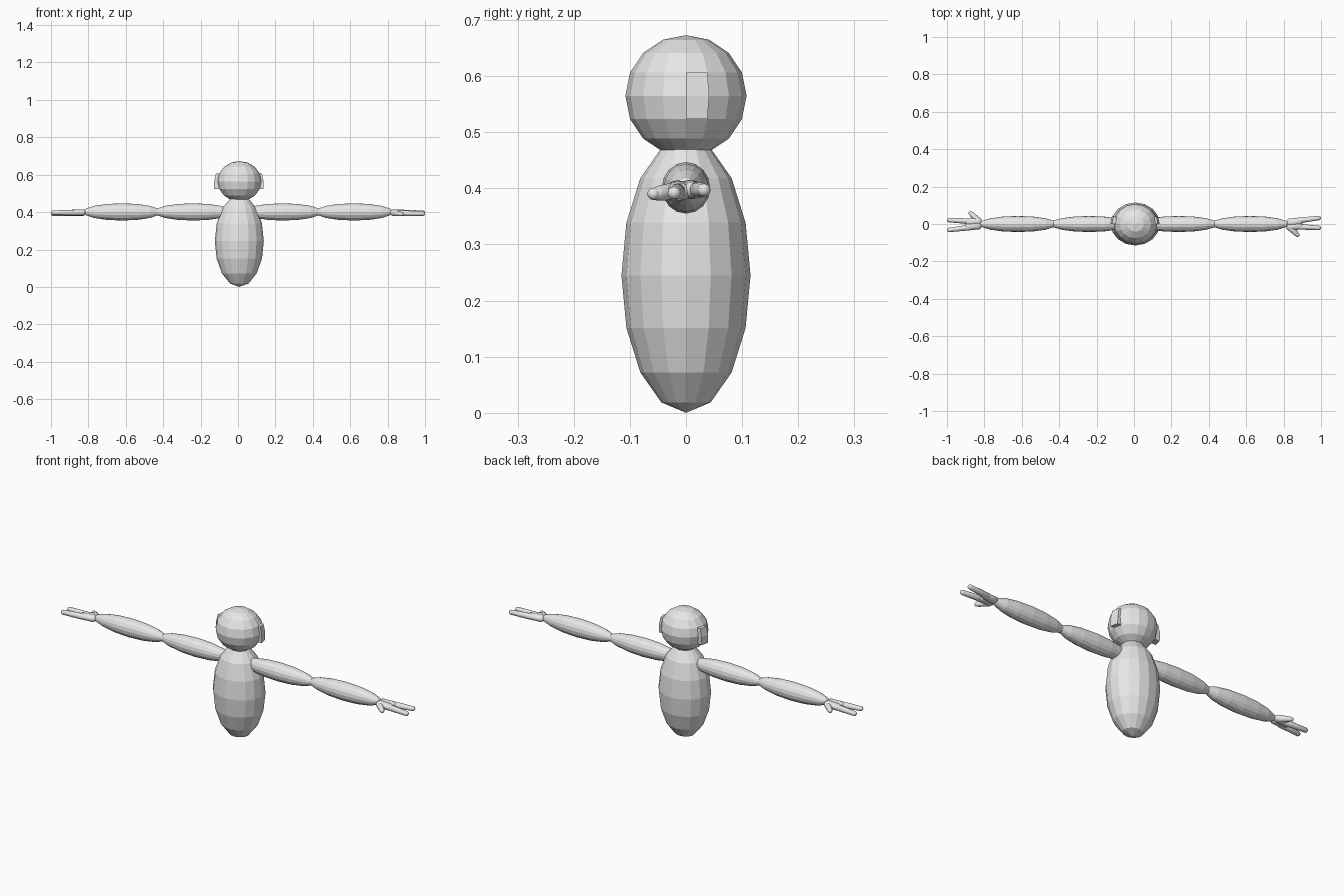
import bpy, bmesh, math
from mathutils import Matrix, Vector

if "Cube" in bpy.data.objects:
    bpy.data.objects.remove(bpy.data.objects["Cube"])

grey = bpy.data.materials.new("light_grey")
grey.diffuse_color = (0.8, 0.8, 0.8, 1)
grey.use_nodes = True
grey.node_tree.nodes["Principled BSDF"].inputs["Base Color"].default_value = grey.diffuse_color


def finish(name, bm, smooth=False):
    mesh = bpy.data.meshes.new(name)
    bmesh.ops.recalc_face_normals(bm, faces=bm.faces[:])
    for f in bm.faces:
        f.smooth = smooth
    bm.to_mesh(mesh)
    bm.free()
    mesh.materials.append(grey)
    obj = bpy.data.objects.new(name, mesh)
    bpy.context.collection.objects.link(obj)
    return obj


def ellipsoid(centre, radii, along_x=False):
    bm = bmesh.new()
    turn = Matrix.Rotation(math.pi / 2, 4, 'Y') if along_x else Matrix()
    mat = Matrix.Translation(centre) @ Matrix.Diagonal((*radii, 1)) @ turn
    bmesh.ops.create_uvsphere(bm, u_segments=16, v_segments=8, radius=1, matrix=mat)
    return bm


def add_capsule(bm, a, b, r1, r2, flat=1.0):
    # rounded, tapered finger from a to b
    a, b = Vector(a), Vector(b)
    rot = (b - a).to_track_quat('Z', 'Y').to_matrix()
    verts = bmesh.ops.create_uvsphere(bm, u_segments=12, v_segments=7, radius=1)['verts']
    for v in verts:
        end, r = (b, r2) if v.co.z > 0 else (a, r1)
        off = rot @ (v.co * r)
        off.z *= flat
        v.co = end + off


# Torso
finish("torso", ellipsoid((0.007, 0, 0.245), (0.131, 0.115, 0.245)))

# Head with an ear pulled out of two side faces on each side
HX, HZ = 0.008, 0.565
head = ellipsoid((HX, 0, HZ), (0.117, 0.108, 0.108))
for side, depth in ((-1, 0.018), (1, 0.012)):
    faces = []
    for f in head.faces:
        c = f.calc_center_median()
        if (c.x - HX) * side > 0.09 and 0 < c.y < 0.042 and abs(c.z - HZ) < 0.04:
            faces.append(f)
    new = bmesh.ops.extrude_face_region(head, geom=faces)
    for v in [g for g in new['geom'] if isinstance(g, bmesh.types.BMVert)]:
        # the lower edge of the ear stands out further
        v.co.x += side * (depth + (0.009 if v.co.z < HZ - 0.02 else 0))
    bmesh.ops.delete(head, geom=faces, context='FACES')
finish("head_with_ears", head)

# Arms and hands; the hands are half-turn copies of each other
for side, label in ((-1, "left"), (1, "right")):
    for part, x in (("upper_arm", 0.24), ("forearm", 0.62)):
        finish(f"{label}_{part}",
               ellipsoid((side * x, 0, 0.401), (0.21, 0.043, 0.046), True))

    hand = bmesh.new()
    # palm
    add_capsule(hand, (0.835, 0.008, 0.398), (0.885, 0.014, 0.397), 0.022, 0.020, 0.8)
    add_capsule(hand, (0.835, -0.014, 0.397), (0.885, -0.010, 0.394), 0.022, 0.020, 0.8)
    # two fingers
    add_capsule(hand, (0.875, 0.018, 0.397), (0.988, 0.032, 0.397), 0.016, 0.012)
    add_capsule(hand, (0.875, -0.014, 0.394), (0.988, -0.021, 0.392), 0.016, 0.012)
    # thumb
    add_capsule(hand, (0.835, -0.022, 0.395), (0.866, -0.050, 0.391), 0.017, 0.013)
    add_capsule(hand, (0.862, -0.050, 0.391), (0.874, -0.058, 0.390), 0.013, 0.011)
    bmesh.ops.rotate(hand, verts=hand.verts[:], cent=(0, 0, 0),
                     matrix=Matrix.Rotation(0 if side > 0 else math.pi, 3, 'Z'))
    finish(f"{label}_hand", hand, True)
